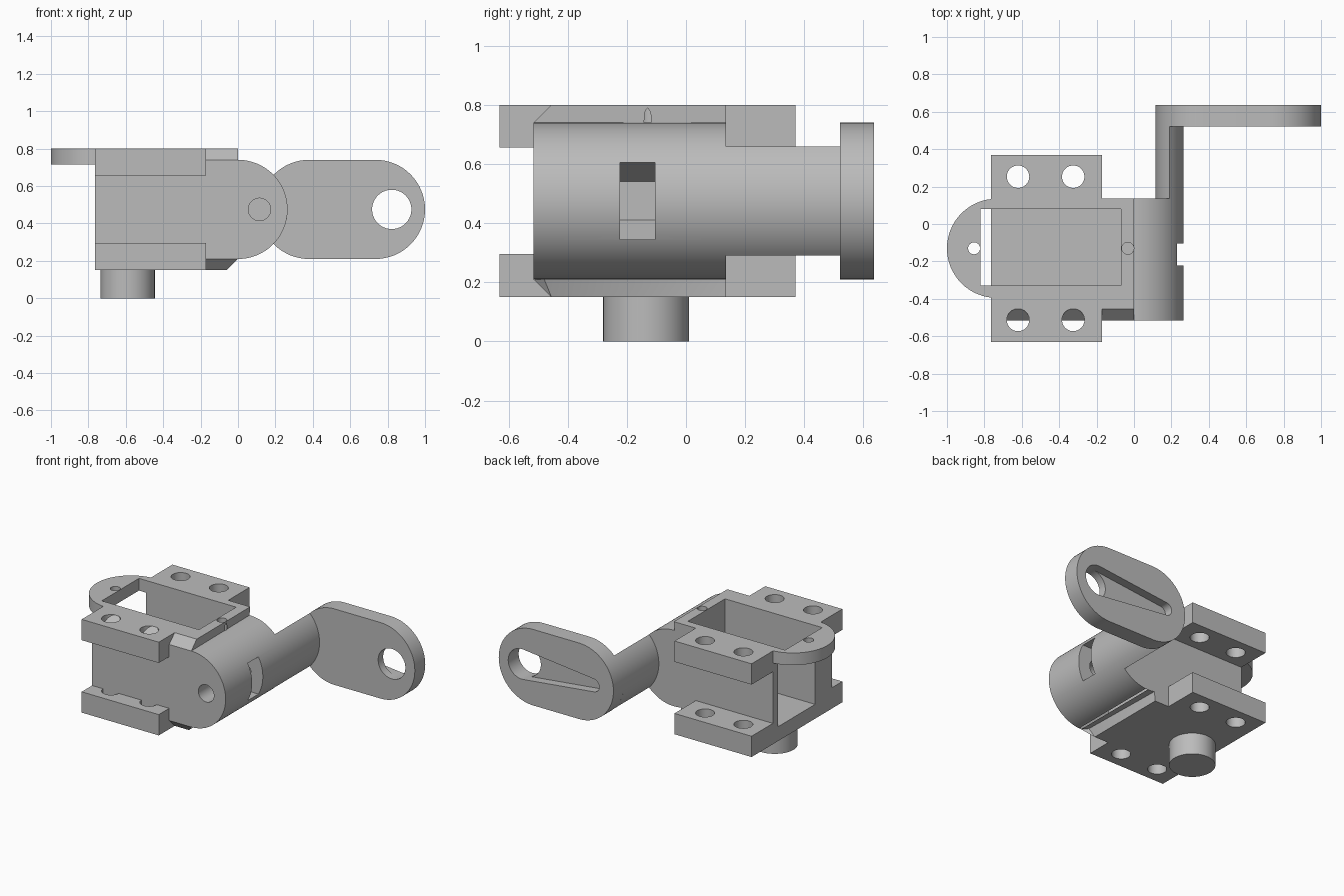
import bpy, bmesh
from math import acos, cos, sin, pi, radians

cube = bpy.data.objects.get("Cube")
if cube:
    bpy.data.objects.remove(cube, do_unlink=True)

grey = bpy.data.materials.new("plain grey")
grey.use_nodes = True
COLOUR = (0.5, 0.5, 0.5, 1)
grey.diffuse_color = COLOUR
grey.node_tree.nodes["Principled BSDF"].inputs["Base Color"].default_value = COLOUR

PLACE = {
    "x": lambda u, v, t: (t, u, v),
    "y": lambda u, v, t: (u, t, v),
    "z": lambda u, v, t: (u, v, t),
}


def prism(name, profile, axis, start, end):
    """Extrude a 2D profile along an axis."""
    bm = bmesh.new()
    rings = [[bm.verts.new(PLACE[axis](u, v, t)) for u, v in profile] for t in (start, end)]
    for ring in rings:
        bm.faces.new(ring)
    n = len(profile)
    for i in range(n):
        j = (i + 1) % n
        bm.faces.new((rings[0][i], rings[0][j], rings[1][j], rings[1][i]))
    bmesh.ops.recalc_face_normals(bm, faces=bm.faces)
    mesh = bpy.data.meshes.new(name)
    bm.to_mesh(mesh)
    bm.free()
    mesh.materials.append(grey)
    obj = bpy.data.objects.new(name, mesh)
    bpy.context.collection.objects.link(obj)
    return obj


def arc(u, v, r, a, b, steps):
    return [(u + r * cos(a + (b - a) * i / steps), v + r * sin(a + (b - a) * i / steps))
            for i in range(steps + 1)]


def circle(u, v, r, sides=48):
    return arc(u, v, r, 0, 2 * pi, sides)[:-1]


def rect(u0, u1, v0, v1):
    return [(u0, v0), (u1, v0), (u1, v1), (u0, v1)]


def capsule(left, r_left, right, r_right, v):
    """Outline around two circles joined by tangents."""
    a = acos((r_left - r_right) / (right - left))
    return arc(right, v, r_right, -a, a, 32) + arc(left, v, r_left, a, 2 * pi - a, 32)


def combine(target, tool, operation):
    mod = target.modifiers.new(operation, "BOOLEAN")
    mod.operation, mod.solver, mod.object = operation, "EXACT", tool
    bpy.context.view_layer.objects.active = target
    bpy.ops.object.modifier_apply(modifier=mod.name)
    bpy.data.objects.remove(tool, do_unlink=True)


def cut(target, *shape):
    combine(target, prism("cutter", *shape), "DIFFERENCE")


R = 0.265             # radius shared by barrel, tab and plate ends
MID_Y, MID_Z = -0.13, 0.475
FRONT, BACK = -0.515, 0.135
BOTTOM, TOP = 0.15, 0.8
LEFT_END, BEVEL = -0.765, 0.06

# Housing block, bevelled along the front edges and the lower hinge edge
housing = prism("motor_housing", [
    (BACK, BOTTOM), (BACK, TOP), (FRONT + BEVEL, TOP), (FRONT, TOP - BEVEL),
    (FRONT, BOTTOM + BEVEL), (FRONT + BEVEL, BOTTOM)], "x", LEFT_END, 0)
for vert in housing.data.vertices:
    if vert.co.x > -0.01 and vert.co.z < BOTTOM + 0.01:
        vert.co.x -= BEVEL

# Hinge barrel
combine(housing, prism("barrel", circle(0, MID_Z, R, 96), "y", FRONT, BACK), "UNION")

# Mounting flanges, drilled before joining
for low, high in ((BOTTOM, 0.295), (0.655, TOP)):
    flange = prism("flange", rect(LEFT_END, -0.17, -0.63, 0.37), "z", low, high)
    for x in (-0.62, -0.325):
        for side in (-1, 1):
            cut(flange, circle(x, MID_Y + side * 0.383, 0.06), "z", 0, 1)
    combine(housing, flange, "UNION")

# Rounded screw tab
tab = prism("tab", capsule(-0.735, R, -0.5, R, MID_Y), "z", 0.715, TOP)
combine(housing, tab, "UNION")

# Motor pocket, open at the top and at the tab end
cut(housing, rect(-0.82, -0.07, -0.33, 0.08), "z", 0.25, 1)

# Screw holes beside the pocket
cut(housing, circle(-0.855, MID_Y, 0.032, 32), "z", 0.6, 1)
cut(housing, circle(-0.033, MID_Y, 0.032, 32), "z", 0.55, 1)

# Pivot bolt hole with a hexagonal nut slot open to the side
PIVOT_X, NUT = 0.115, 0.13
cut(housing, circle(PIVOT_X, MID_Z, 0.06), "y", -0.6, -0.02)
nut_slot = arc(PIVOT_X, MID_Z, NUT, pi / 2, 3 * pi / 2, 3)
nut_slot += [(0.4, MID_Z - NUT), (0.4, MID_Z + NUT)]
cut(housing, nut_slot, "y", -0.223, -0.105)

# Lower spindle
spindle = prism("spindle", circle(-0.59, MID_Y - 0.005, 0.145, 64), "z", 0, BOTTOM)

# Link arm: lens where the barrel and the plate end overlap
PLATE_X = 0.38
tip = acos(PLATE_X / 2 / R)
lens = arc(0, MID_Z, R, -tip, tip, 24) + arc(PLATE_X, MID_Z, R, pi - tip, pi + tip, 24)[1:-1]
arm = prism("link_arm", lens, "y", BACK, 0.52)

# Horn plate with a round hole and a tapered recess in the back
plate = prism("horn_plate", capsule(PLATE_X, R, 1 - R, R, MID_Z), "y", 0.52, 0.635)
cut(plate, circle(0.822, MID_Z, 0.105, 64), "y", 0.4, 0.8)
cut(plate, capsule(0.27, 0.045, 0.822, 0.105, MID_Z), "y", 0.575, 0.8)

# Smooth the round surfaces and keep the edges crisp
bpy.ops.object.select_all(action="DESELECT")
for obj in (housing, spindle, arm, plate):
    obj.select_set(True)
bpy.context.view_layer.objects.active = housing
bpy.ops.object.shade_smooth_by_angle(angle=radians(25))
